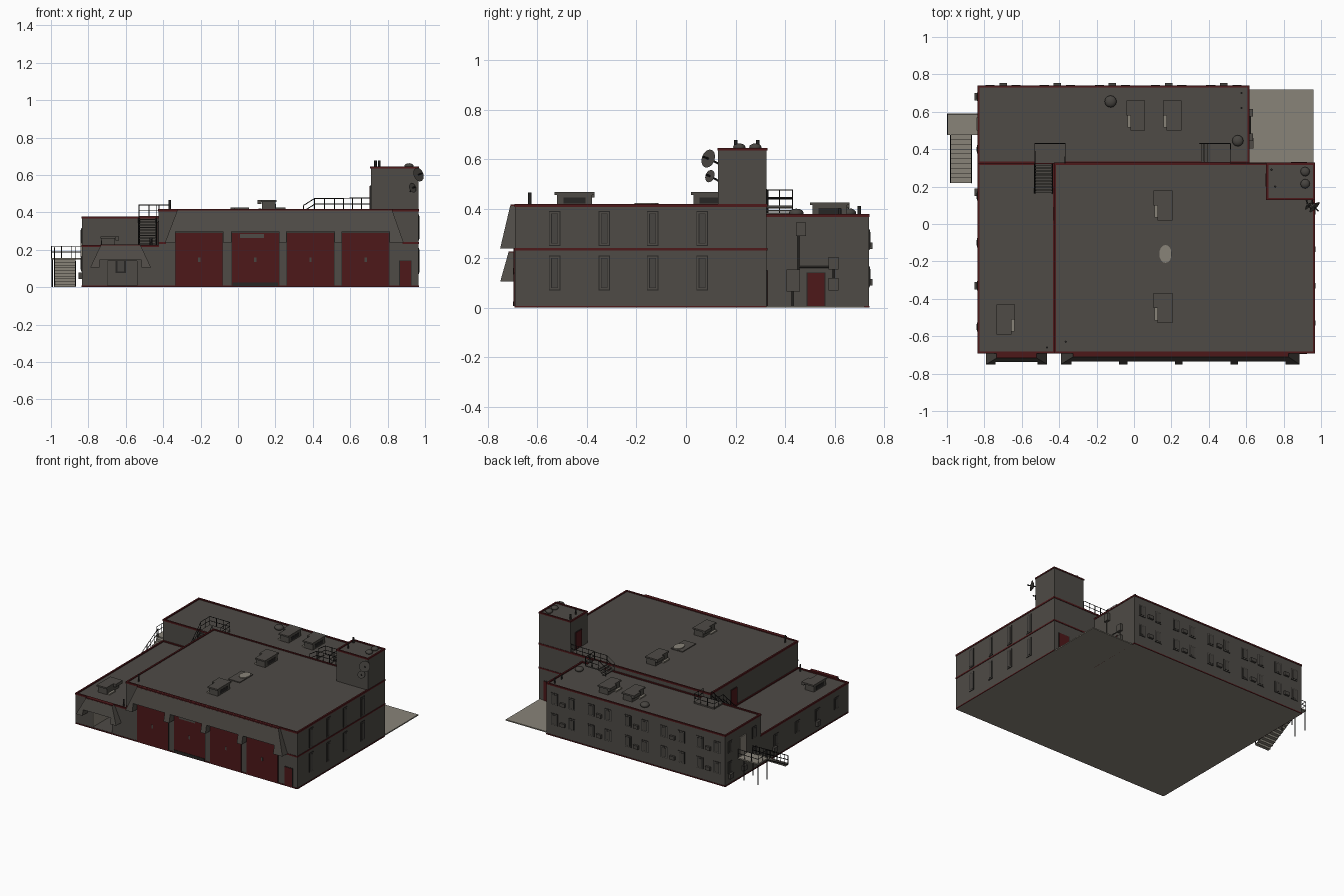
import bpy, bmesh, math
from mathutils import Vector, Matrix

cube = bpy.data.objects.get("Cube")
if cube:
    bpy.data.objects.remove(cube, do_unlink=True)


def material(name, r, g, b):
    m = bpy.data.materials.new(name)
    m.use_nodes = True
    m.diffuse_color = (r, g, b, 1)
    bsdf = m.node_tree.nodes["Principled BSDF"]
    bsdf.inputs["Base Color"].default_value = (r, g, b, 1)
    bsdf.inputs["Roughness"].default_value = 0.9
    return m


WALL = material("warm grey wall", 0.077, 0.07, 0.061)
RED = material("dark red", 0.075, 0.009, 0.01)
DARK = material("near black metal", 0.02, 0.019, 0.018)
PANE = material("dull window grey", 0.064, 0.059, 0.052)
BEIGE = material("beige concrete", 0.25, 0.23, 0.19)


def finish(name, bm, mat):
    bmesh.ops.recalc_face_normals(bm, faces=bm.faces)
    mesh = bpy.data.meshes.new(name)
    bm.to_mesh(mesh)
    bm.free()
    mesh.materials.append(mat)
    ob = bpy.data.objects.new(name, mesh)
    bpy.context.collection.objects.link(ob)
    return ob


def boxes(name, mat, *items):
    """Each item is x0, x1, y0, y1, z0, z1."""
    bm = bmesh.new()
    for x0, x1, y0, y1, z0, z1 in items:
        m = Matrix.Translation(((x0 + x1) / 2, (y0 + y1) / 2, (z0 + z1) / 2))
        m = m @ Matrix.Diagonal((abs(x1 - x0), abs(y1 - y0), abs(z1 - z0), 1))
        bmesh.ops.create_cube(bm, size=1, matrix=m)
    return finish(name, bm, mat)


def frame(name, x0, x1, y0, y1, z0, z1, mat=RED, t=0.012, o=0.003):
    x0, x1, y0, y1 = x0 - o, x1 + o, y0 - o, y1 + o
    return boxes(name, mat, (x0, x1, y0, y0 + t, z0, z1), (x0, x1, y1 - t, y1, z0, z1),
                 (x0, x0 + t, y0, y1, z0, z1), (x1 - t, x1, y0, y1, z0, z1))


def tubes(name, paths, r=0.003, mat=DARK):
    cu = bpy.data.curves.new(name, "CURVE")
    cu.dimensions = "3D"
    cu.bevel_depth, cu.bevel_resolution, cu.use_fill_caps = r, 0, True
    for pts in paths:
        sp = cu.splines.new("POLY")
        sp.points.add(len(pts) - 1)
        for p, co in zip(sp.points, pts):
            p.co = (*co, 1)
    cu.materials.append(mat)
    ob = bpy.data.objects.new(name, cu)
    bpy.context.collection.objects.link(ob)


def railing(name, pts, h=0.062, step=0.05):
    pts = [Vector(p) for p in pts]
    paths = [[p + Vector((0, 0, h * k)) for p in pts] for k in (0.5, 1)]
    for a, b in zip(pts, pts[1:]):
        n = max(1, round((b - a).length / step))
        for i in range(n + 1):
            p = a.lerp(b, i / n)
            paths.append([p, p + Vector((0, 0, h))])
    tubes(name, paths, 0.0025)


def cut(ob, cutter):
    mod = ob.modifiers.new("cut", "BOOLEAN")
    mod.operation, mod.object, mod.solver = "DIFFERENCE", cutter, "EXACT"
    cutter.hide_render = True
    dg = bpy.context.evaluated_depsgraph_get()
    mesh = bpy.data.meshes.new_from_object(ob.evaluated_get(dg))
    ob.modifiers.clear()
    ob.data = mesh
    bpy.data.objects.remove(cutter, do_unlink=True)


def on_wall(face, pos, u0, u1, z0, z1, d):
    """Box lying against a wall: face is x+, x-, y+ or y-."""
    lo, hi = (pos, pos + d) if face[1] == "+" else (pos - d, pos)
    return (lo, hi, u0, u1, z0, z1) if face[0] == "x" else (u0, u1, lo, hi, z0, z1)


def windows(name, face, pos, spots, w, h):
    layers = (("outline", DARK, 0), ("frame", WALL, .003), ("inner_line", DARK, .009), ("pane", PANE, .012))
    for i, (part, mat, e) in enumerate(layers):
        boxes(f"{name}_{part}", mat, *[on_wall(face, pos, u - w / 2 + e, u + w / 2 - e,
              z - h / 2 + e, z + h / 2 - e, .003 + i * .001) for u, z in spots])


def door(name, face, pos, u0, u1, z0, z1):
    boxes(name + "_frame", DARK, on_wall(face, pos, u0 - .003, u1 + .003, z0, z1 + .003, .003))
    boxes(name, RED, on_wall(face, pos, u0, u1, z0, z1, .006))


def hip(name, bottom, top, z0, z1, back):
    """Sloped awning; bottom and top are x0, x1, front y."""
    bm = bmesh.new()
    rings = [[bm.verts.new(c) for c in ((a, back, z), (b, back, z), (b, y, z), (a, y, z))]
             for (a, b, y), z in ((bottom, z0), (top, z1))]
    bm.faces.new(rings[0])
    bm.faces.new(rings[1])
    for i in range(4):
        j = (i + 1) % 4
        bm.faces.new((rings[0][i], rings[0][j], rings[1][j], rings[1][i]))
    return finish(name, bm, WALL)


def dome(name, x, y, z, r):
    bm = bmesh.new()
    m = Matrix.Translation((x, y, z + r * 0.4)) @ Matrix.Diagonal((1, 1, .6, 1))
    bmesh.ops.create_uvsphere(bm, u_segments=12, v_segments=8, radius=r, matrix=m)
    for f in bm.faces:
        f.smooth = True
    finish(name, bm, PANE)


def roof_unit(name, x, y, z, side=-1, h=0.055):
    """side tells where the beige plate shows beside the housing."""
    s = side
    boxes(name + "_body", WALL, (x - s * .045, x + s * .028, y - .07, y + .07, z, z + h * .8))
    boxes(name + "_lid", WALL, (x - s * .05, x + s * .03, y - .08, y + .08, z + h * .8, z + h),
          (x + s * .03, x + s * .05, y, y + .08, z + h * .6, z + h))
    boxes(name + "_grille", DARK, (x - s * .047, x, y - .045, y + .045, z + .008, z + h * .6))
    boxes(name + "_plate", BEIGE, (x + s * .03, x + s * .046, y - .065, y, z, z + .009))


# Main volumes
L, R, F, M, B = -0.835, 0.965, -0.69, 0.325, 0.738
HX, RX = -0.425, 0.615
boxes("main_hall", WALL, (HX, R, F, M, .004, .412))
wing = boxes("side_wing", WALL, (L, HX, F, M, .004, .217))
boxes("rear_block", WALL, (L, RX, M, B, .004, .37))
boxes("tower", WALL, (.71, R, .13, M, .412, .638))
boxes("ground_floor", BEIGE, (L, R, F, M, 0, .004), (L, RX, M, B, 0, .004))
boxes("rear_slab", BEIGE, (RX, .96, M, .72, 0, .008))

# Red roof edges and bands
frame("hall_roof_edge", HX, R, F, M, .406, .418)
frame("wing_roof_edge", L, HX, F, M, .214, .225)
frame("rear_roof_edge", L, RX, M, B, .367, .378)
frame("tower_roof_edge", .71, R, .13, M, .635, .645)
boxes("hall_band", RED, (R, R + .003, F, M, .232, .242), (.88, R + .003, F - .003, F, .232, .242),
      (RX, R + .003, M, M + .003, .232, .242), (HX, -.385, F - .003, F, .232, .242))
boxes("base_line", RED, (L, R, F - .003, F, 0, .008), (R, R + .003, F, M, 0, .008),
      (L, RX, B, B + .003, 0, .008), (L - .003, L, F, B, 0, .008), (RX, RX + .003, M, B, 0, .008))

# Garage doors and the sloped fascia above them
bays = [(-.335, -.08), (-.035, .22), (.26, .515), (.555, .81)]
fascia = hip("hall_fascia", (-.39, .885, -.75), (-.325, .825, -.71), .24, .41, F)
cut(fascia, boxes("bay_cutter", WALL, *[(a, b, -.9, -.5, .1, .298) for a, b in bays]))
boxes("fascia_cap", RED, (-.325, .825, -.709, F, .41, .417))
for i, (a, b) in enumerate(bays):
    door(f"garage_door_{i + 1}", "y-", F, a + .002, b - .002, .006, .29)
    c = (a + b) / 2
    boxes(f"door_handle_{i + 1}", PANE, on_wall("y-", F, c - .006, c + .006, .135, .16, .008))
boxes("door_threshold", DARK, (-.03, .215, F - .009, F, .006, .026))
boxes("door_worn_patch", WALL, (.01, .14, F - .008, F, .264, .284))
door("front_side_door", "y-", F, .865, .925, .008, .14)

# Wing entrance with awning
awning = hip("wing_awning", (-.79, -.465, -.75), (-.735, -.52, -.717), .105, .222, F)
cut(awning, boxes("awning_cutter", WALL, (-.74, -.515, -.9, -.5, 0, .145)))
boxes("awning_cap", RED, (-.735, -.52, -.716, F, .222, .228))
cut(wing, boxes("entrance_cutter", WALL, (-.7, -.54, -.8, -.5, .01, .14)))
boxes("entrance_side", BEIGE, (-.7, -.697, F + .002, -.5, .01, .14))
boxes("entrance_window_frame", DARK, (-.655, -.6, -.506, -.5, .075, .14))
boxes("entrance_window", PANE, (-.645, -.61, -.508, -.5, .083, .14))

# Windows
windows("right_window", "x+", R, [(y, z) for y in (-.53, -.33, -.135, .065) for z in (.14, .32)], .046, .14)
cols = [-.7, -.41, -.115, .185, .48]
windows("rear_window", "y+", B, [(x + s, z) for x in cols for s in (-.07, .07) for z in (.125, .275)], .055, .085)
windows("left_window", "x-", L, [(y, .125) for y in (-.55, -.33, -.1, .15)], .055, .085)
windows("left_end_window", "x-", L, [(.68, .125), (.4, .125), (.68, .275), (.4, .275)], .05, .085)
coolers = [on_wall("y+", B, x - .02, x + .02, z, z + .026, .015) for x in cols for z in (.09, .238)]
coolers += [on_wall("x-", L, y - .02, y + .02, .045, .08, .018) for y in (-.33, .17, .525, .68)]
boxes("wall_coolers", PANE, *coolers)

# Doors on the other sides
door("rear_yard_door", "x+", RX, .49, .56, .008, .14)
door("tower_yard_door", "y+", M, .84, .925, .008, .15)
door("tower_roof_door", "x-", .71, .2, .27, .418, .54)
door("wing_roof_door", "x-", HX, .02, .09, .225, .35)
boxes("landing_door", BEIGE, on_wall("x-", L, .5, .57, .16, .3, .006))

# Utility boxes and pipes in the yard
boxes("utility_boxes", WALL, (RX, RX + .025, .405, .46, .065, .155), (RX, RX + .02, .445, .485, .29, .345),
      (RX, RX + .02, .575, .615, .155, .205), (RX, RX + .02, .575, .615, .07, .12))
X = RX + .006
tubes("yard_pipes", [[(X, .455, .15), (X, .455, .3)], [(X, .455, .165), (X, .595, .165)],
                     [(X, .43, .07), (X, .43, 0)], [(X, .595, .2), (X, .595, .1)]], .004, PANE)

# Roof equipment
for n, x, y, z, s in (("hall_unit_back", .155, .1, .412, -1), ("hall_unit_front", .155, -.45, .412, -1),
                      ("wing_unit", -.685, -.51, .217, 1), ("rear_unit_a", .01, .58, .37, -1),
                      ("rear_unit_b", .205, .58, .37, -1)):
    roof_unit(n, x, y, z, s)
boxes("skylight_base", WALL, (.105, .2, -.265, -.11, .412, .418))
bm = bmesh.new()
bmesh.ops.create_cone(bm, cap_ends=True, segments=16, radius1=1, radius2=1, depth=.006,
                      matrix=Matrix.Translation((.168, -.16, .42)) @ Matrix.Diagonal((.033, .048, 1, 1)))
finish("skylight_disc", bm, BEIGE)
for n, x, y, z, r in (("rear_vent_a", -.125, .655, .37, .032), ("rear_vent_b", .555, .445, .37, .03),
                      ("tower_vent_a", .915, .28, .638, .025), ("tower_vent_b", .915, .215, .638, .025)):
    dome(n, x, y, z, r)
tubes("roof_pipes", [[(x, y, z), (x, y, z + h)] for x, y, z, h in (
    (-.365, -.63, .41, .055), (-.465, -.66, .215, .05), (.735, .29, .637, .04), (.755, .2, .637, .04),
    (.575, .7, .37, .04), (.575, .62, .37, .03))], .007)

# Satellite dishes on the tower
for n, c, r in (("large", (.96, .095, .6), .038), ("small", (.93, .1, .53), .026)):
    bm = bmesh.new()
    aim = Vector((.8, -.8, .3)).normalized()
    m = Matrix.Translation(c) @ aim.to_track_quat("Z", "Y").to_matrix().to_4x4()
    bmesh.ops.create_cone(bm, segments=14, cap_ends=True, radius1=r * .35, radius2=r, depth=r * .4, matrix=m)
    finish(f"{n}_dish", bm, PANE)
    tubes(f"{n}_dish_arm", [[(c[0] - .01, .135, c[2] - .02), c, Vector(c) + aim * r]], .004)

# Outside stair on the left end
boxes("landing", BEIGE, (-1, L, .475, .59, .148, .157))
N = 10
boxes("outer_steps", BEIGE, *[(-.98, -.872, .475 - (i + 1) * .0255, .475 - i * .0255,
      .131 - i * .0145, .148 - i * .0145) for i in range(N)])
tubes("outer_stringers", [[(x, .475, .14), (x, .22, .004)] for x in (-.982, -.87)], .003)
tubes("landing_posts", [[(x, y, 0), (x, y, .15)] for x in (-.994, -.88) for y in (.482, .584)], .004)
railing("landing_rail", [(L, .587, .157), (-.997, .587, .157), (-.997, .48, .157)])
for x in (-.982, -.87):
    railing("outer_stair_rail", [(x, .475, .15), (x, .22, .01)])

# Stair between wing roof and rear roof
boxes("left_platform", WALL, (-.53, -.365, M, .43, .37, .38))
boxes("left_steps", PANE, *[(-.53, -.435, M - (i + 1) * .016, M - i * .016 - .003,
      .36 - i * .0145, .366 - i * .0145) for i in range(N)])
for x in (-.53, -.437):
    tubes("left_stringer", [[(x, M, .37), (x, .165, .22)]], .005)
    railing("left_stair_rail", [(x, M, .375), (x, .165, .222)])
railing("left_platform_rail", [(-.53, M, .378), (-.53, .43, .378), (-.368, .43, .378), (-.368, M, .378)])

# Stair and railing between rear roof and hall roof
boxes("right_platform", WALL, (.41, .515, M, .43, .405, .413))
boxes("right_steps", PANE, *[(.36 + i * .017, .375 + i * .017, M, .43, .378 + i * .011, .384 + i * .011)
                             for i in range(3)])
for y in (M + .005, .43):
    railing("right_rail", [(.35, y, .375), (.41, y, .413), (.515, y, .413)])
railing("right_end_rail", [(.515, .43, .413), (.515, M, .413), (.708, M, .415)])
